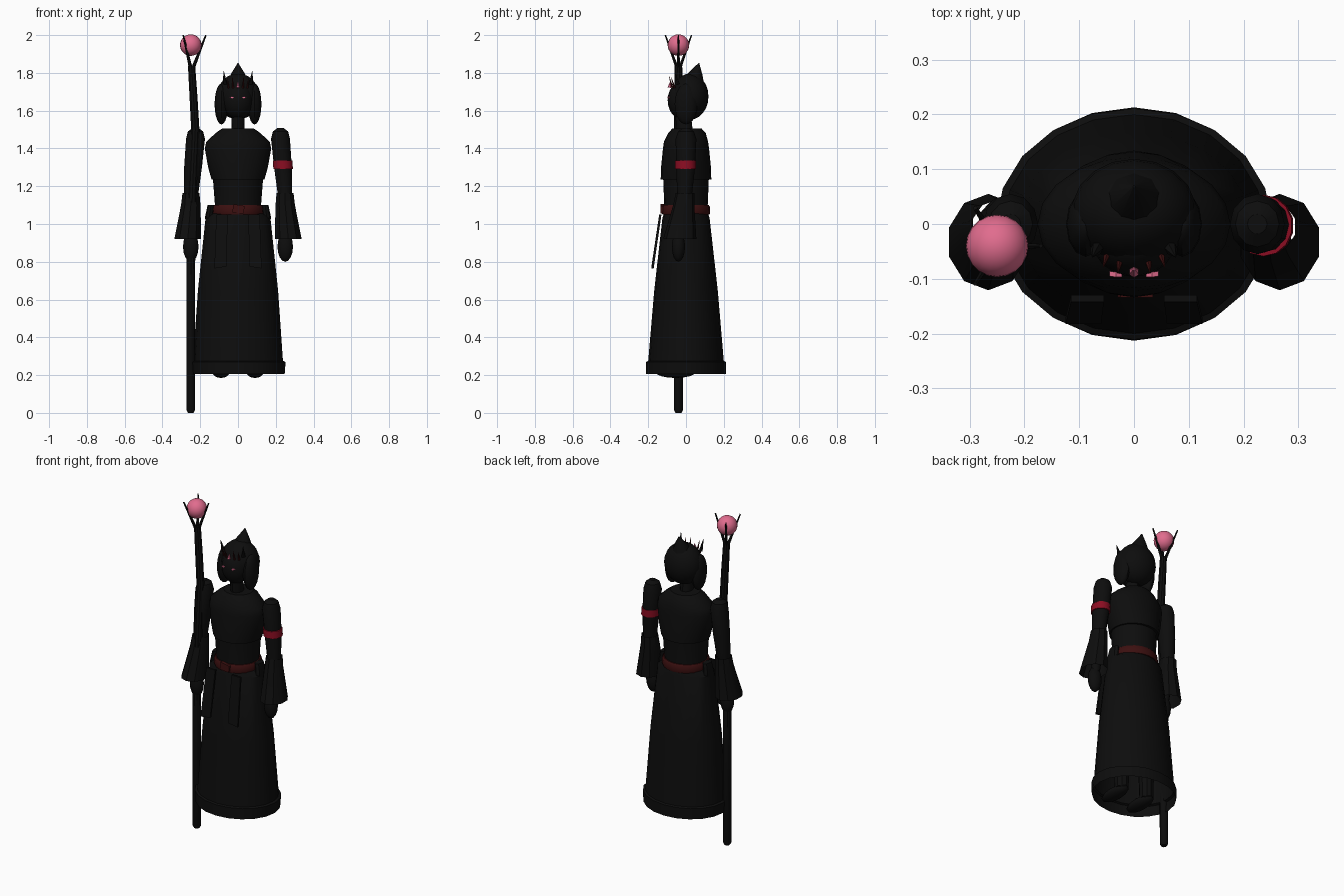
import bpy, bmesh, math
from mathutils import Vector

if "Cube" in bpy.data.objects:
    bpy.data.objects.remove(bpy.data.objects["Cube"])


def material(name, rgb):
    m = bpy.data.materials.new(name)
    m.diffuse_color = (*rgb, 1)
    m.use_nodes = True
    m.node_tree.nodes["Principled BSDF"].inputs["Base Color"].default_value = m.diffuse_color
    return m


BLACK = material("black cloth", (0.004, 0.004, 0.004))
BELT = material("dark maroon", (0.045, 0.005, 0.005))
RED = material("crimson", (0.26, 0.004, 0.016))
PINK = material("pink glow", (0.75, 0.15, 0.27))


def finish(bm, name, mat, angle=35):
    bmesh.ops.recalc_face_normals(bm, faces=bm.faces)
    me = bpy.data.meshes.new(name)
    bm.to_mesh(me)
    bm.free()
    me.materials.append(mat)
    ob = bpy.data.objects.new(name, me)
    bpy.context.collection.objects.link(ob)
    bpy.ops.object.select_all(action='DESELECT')
    ob.select_set(True)
    bpy.context.view_layer.objects.active = ob
    bpy.ops.object.shade_smooth_by_angle(angle=math.radians(angle))
    return ob


def loft(name, mat, rings, n=12, cap=True):
    """Skin elliptical rings given as (x, y, z, rx, ry)."""
    bm = bmesh.new()
    loops = []
    for x, y, z, rx, ry in rings:
        loops.append([bm.verts.new((x + rx * math.sin(a), y + ry * math.cos(a), z))
                      for a in (2 * math.pi * i / n for i in range(n))])
    for a, b in zip(loops, loops[1:]):
        for i in range(n):
            j = (i + 1) % n
            bm.faces.new((a[i], a[j], b[j], b[i]))
    if cap:
        bm.faces.new(loops[0])
        bm.faces.new(loops[-1])
    return finish(bm, name, mat)


def ball(name, mat, loc, r, u=16, v=10):
    bm = bmesh.new()
    bmesh.ops.create_uvsphere(bm, u_segments=u, v_segments=v, radius=1)
    for p in bm.verts:
        p.co = Vector(loc) + Vector(p.co[k] * r[k] for k in range(3))
    return finish(bm, name, mat)


def spike(name, mat, a, b, r1, r2, n=6):
    a, b = Vector(a), Vector(b)
    d = b - a
    bm = bmesh.new()
    bmesh.ops.create_cone(bm, cap_ends=True, segments=n, radius1=r1, radius2=r2, depth=d.length)
    rot = d.to_track_quat('Z', 'Y')
    for p in bm.verts:
        p.co = (a + b) / 2 + rot @ p.co
    return finish(bm, name, mat)


def slab(name, mat, pts, t):
    """Front-facing polygon of (x, y, z) points thickened backwards by t."""
    bm = bmesh.new()
    f = bm.faces.new([bm.verts.new(p) for p in pts])
    ext = bmesh.ops.extrude_face_region(bm, geom=[f])
    for g in ext['geom']:
        if isinstance(g, bmesh.types.BMVert):
            g.co.y += t
    return finish(bm, name, mat)


# Robe: skirt with hem band, waist, short jacket, belt
loft("skirt", BLACK, [(0, 0, 1.06, .13, .115), (0, 0, 1.03, .172, .125), (0, 0, .65, .212, .168),
                      (0, 0, .275, .238, .2)], 20, False)
loft("skirt_hem", BLACK, [(0, 0, .275, .238, .2), (0, 0, .27, .252, .211),
                          (0, 0, .205, .247, .213)], 20, False)
loft("waist", BLACK, [(0, 0, 1.03, .128, .115), (0, 0, 1.1, .122, .115), (0, 0, 1.27, .135, .122)], 20)
loft("belt", BELT, [(0, 0, 1.05, .132, .125), (0, 0, 1.06, .136, .128), (0, 0, 1.09, .134, .127),
                    (0, 0, 1.1, .128, .121)], 20)
loft("jacket", BLACK, [(0, 0, 1.235, .14, .134), (0, 0, 1.3, .158, .132), (0, 0, 1.4, .176, .122),
                       (0, 0, 1.435, .168, .117), (0, .005, 1.48, .12, .1), (0, .005, 1.505, .085, .078)], 20)
slab("belt_knot", BELT, [(-.03, -.134, 1.06), (.03, -.134, 1.055), (.035, -.134, 1.095), (-.025, -.134, 1.105)], .02)

for s, side in ((1, "left"), (-1, "right")):
    # Hanging belt panels and hip pouches
    slab(side + "_sash_panel", BLACK, [(s * .055, -.142, 1.05), (s * .115, -.142, 1.05),
                                       (s * .125, -.183, .765), (s * .06, -.183, .775)], .012)
    loft(side + "_hip_pouch", BLACK, [(s * .15, 0, 1.0, .022, .04), (s * .152, 0, 1.04, .022, .042),
                                      (s * .143, 0, 1.1, .018, .035)], 8)
    # Arm, open flared sleeve and hand
    loft(side + "_arm", BLACK, [(s * .225, 0, 1.507, .018, .018), (s * .225, 0, 1.49, .04, .042),
                                (s * .225, 0, 1.45, .05, .055), (s * .238, -.002, 1.3, .047, .05),
                                (s * .25, -.008, 1.14, .037, .038), (s * .25, -.035, .92, .025, .025)], 12)
    loft(side + "_sleeve", BLACK, [(s * .249, -.005, 1.165, .047, .049), (s * .25, -.012, 1.1, .054, .056),
                                   (s * .266, -.033, .92, .075, .088)], 10, False)
    ball(side + "_hand", BLACK, (s * .25, -.04, .88), (.041, .035, .08), 12, 8)
    # Legs and feet under the robe
    loft(side + "_leg", BLACK, [(s * .09, 0, .22, .04, .04), (s * .08, 0, 1.0, .06, .06)], 10)
    ball(side + "_foot", BLACK, (s * .09, -.055, .215), (.045, .105, .03), 12, 8)
    # Side hair, crown horn and eye
    ball(side + "_hair_lock", BLACK, (s * .088, .0, 1.635), (.036, .06, .108), 12, 10)
    spike(side + "_horn", BLACK, (s * .068, -.045, 1.74), (s * .076, -.06, 1.81), .012, .001)
    slab(side + "_eye", PINK, [(s * .022, -.097, 1.671), (s * .033, -.098, 1.664),
                               (s * .045, -.095, 1.671), (s * .033, -.097, 1.675)], .009)

loft("left_arm_band", RED, [(.236, -.003, 1.335, .053, .056), (.239, -.003, 1.292, .053, .056)], 14)

# Head, hood and topknot
loft("neck", BLACK, [(0, -.005, 1.48, .036, .042), (0, -.018, 1.6, .034, .042)], 12)
ball("face", BLACK, (0, -.022, 1.655), (.08, .075, .1), 16, 12)
ball("hood", BLACK, (0, .022, 1.675), (.114, .097, .122), 18, 12)
loft("topknot", BLACK, [(0, .04, 1.745, .062, .055), (0, .045, 1.79, .042, .042),
                        (0, .068, 1.852, .002, .002)], 10)

# Tiara spikes across the brow with a central gem
for i in (-2, -1, 1, 2):
    a = i * .3
    x, y = .09 * math.sin(a), -.085 * math.cos(a)
    spike("tiara_spike", BELT, (x, y + .01, 1.72), (x * 1.1, y - .008, 1.785 - .005 * abs(i)), .006, .001)
spike("brow_gem", PINK, (0, -.088, 1.722), (0, -.082, 1.752), .01, .002)

# Staff: bent shaft, three prongs and the orb
SX, SY = -.25, -.04
loft("staff_shaft", BLACK, [(SX, SY, 0, .016, .016), (SX, SY, .015, .024, .024), (SX, SY, .9, .025, .024),
                            (-.24, SY, 1.2, .024, .024), (-.226, SY, 1.5, .023, .023),
                            (-.236, SY, 1.68, .022, .022), (-.246, SY, 1.84, .02, .02)], 10)
for k in range(3):
    a = k * 2 * math.pi / 3
    c, s = math.cos(a), math.sin(a)
    spike("staff_prong", BLACK, (-.246 + .006 * c, SY + .006 * s, 1.82),
          (SX + .08 * c, SY + .08 * s, 2.0), .01, .004)
ball("staff_orb", PINK, (SX, SY, 1.947), (.057, .057, .057), 20, 14)
